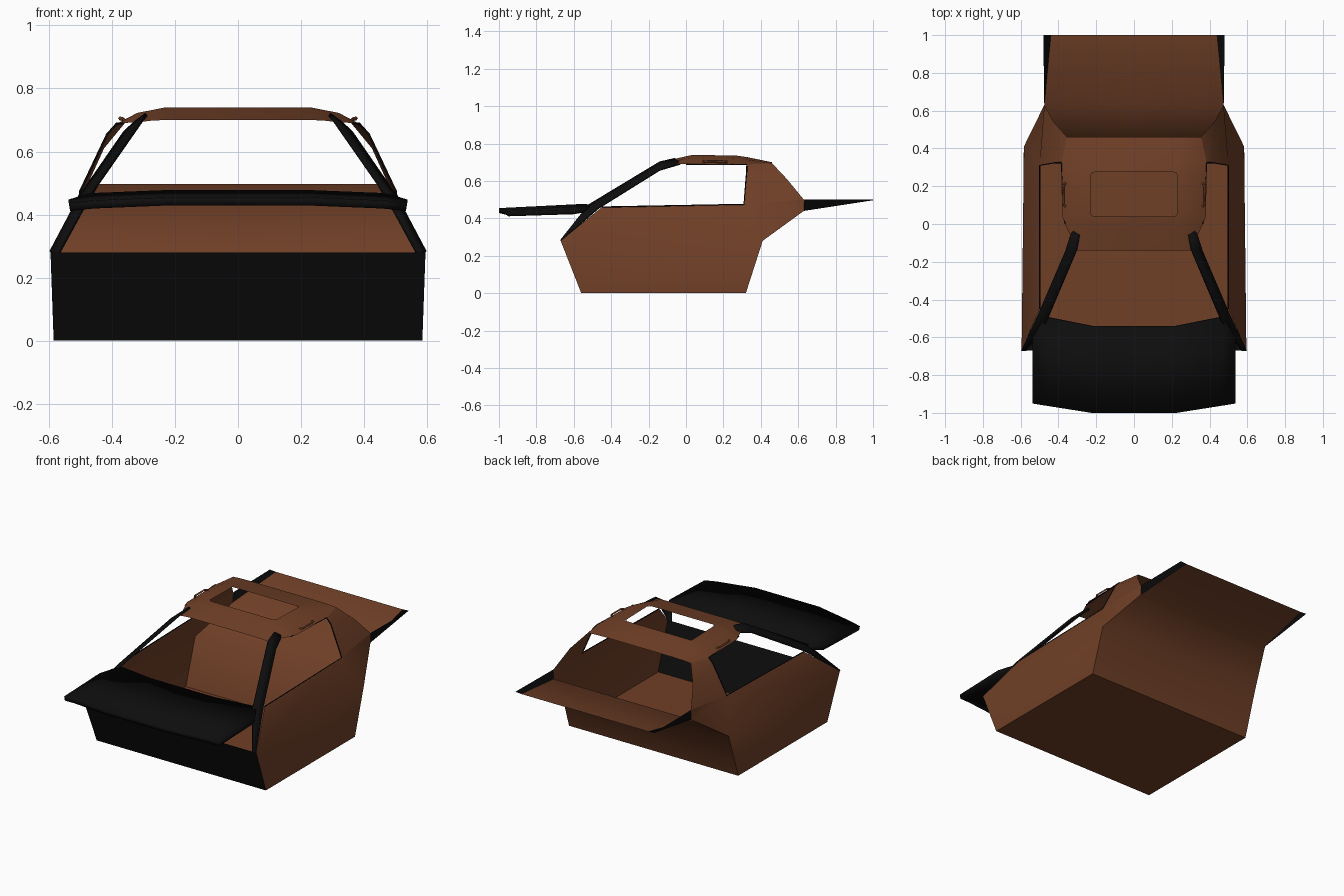
import bpy, bmesh, math

if "Cube" in bpy.data.objects:
    bpy.data.objects.remove(bpy.data.objects["Cube"])


def material(name, rgb):
    m = bpy.data.materials.new(name)
    m.use_nodes = True
    m.diffuse_color = (*rgb, 1)
    bsdf = m.node_tree.nodes["Principled BSDF"]
    bsdf.inputs["Base Color"].default_value = (*rgb, 1)
    bsdf.inputs["Roughness"].default_value = 0.8
    return m


BROWN = material("brown leather", (0.16, 0.05, 0.02))
BLACK = material("black trim", (0.004, 0.004, 0.004))


def half_part(name, faces, mat, thickness=0, angle=45):
    """Panels given on the +x side, mirrored across the centre line."""
    bm = bmesh.new()
    for pts in faces:
        bm.faces.new([bm.verts.new(p) for p in pts])
    bmesh.ops.remove_doubles(bm, verts=bm.verts, dist=0.0005)
    bmesh.ops.recalc_face_normals(bm, faces=bm.faces)
    me = bpy.data.meshes.new(name)
    bm.to_mesh(me)
    bm.free()
    ob = bpy.data.objects.new(name, me)
    bpy.context.collection.objects.link(ob)
    me.materials.append(mat)
    ob.modifiers.new("mirror", "MIRROR").use_clip = True
    if thickness:
        s = ob.modifiers.new("thickness", "SOLIDIFY")
        s.thickness, s.offset = thickness, 0
    bpy.ops.object.select_all(action="DESELECT")
    bpy.context.view_layer.objects.active = ob
    ob.select_set(True)
    bpy.ops.object.shade_smooth_by_angle(angle=math.radians(angle))
    return ob


def strip(a, b):
    """Quads between two point rows of equal length."""
    return [(a[i], a[i + 1], b[i + 1], b[i]) for i in range(len(a) - 1)]


def to_centre(*pts):
    """Panel from an edge on the +x side to the centre line."""
    return [*pts, *[(0, p[1], p[2]) for p in reversed(pts)]]


# Key corners of the cabin tub
floor_f, floor_b = (.585, -.56, 0), (.585, .32, 0)
mid_f, mid_b = (.595, -.67, .28), (.583, .41, .28)
belt_f, belt_b = (.5, -.45, .46), (.5, .31, .475)
deck_f, deck_b = (.475, .63, .44), (.44, 1, .497)
rim_f, rim_b = (.475, .63, .5), (.48, 1, .5)

# Tub: floor, side walls, seat back and rear deck
half_part("cabin_tub", [
    to_centre(floor_f, floor_b), to_centre(floor_b, mid_b),
    to_centre(mid_b, deck_f), to_centre(deck_f, deck_b),
    (floor_f, floor_b, mid_b, mid_f), (mid_f, mid_b, belt_b, belt_f),
    (mid_b, deck_f, belt_b), (belt_b, deck_f, rim_f),
], BROWN)
half_part("deck_side_trim", [(deck_f, deck_b, rim_b, rim_f)], BLACK)
half_part("firewall", [to_centre(floor_f, mid_f)], BLACK)

# Headliner, with an opening for the sunroof
rows = [(-.14, .70, .30, .695), (0, .732, .365, .69), (.04, .74, .38, .69),
        (.275, .735, .385, .688), (.325, .728, .385, .688), (.46, .70, .355, .695)]
grid = []
for y, z, edge_x, edge_z in rows:
    grid.append([(0, y, z), (.23, y, z), (edge_x * .6 + .092, y, z * .65 + edge_z * .35),
                 (edge_x, y, edge_z)])
roof = []
for j in range(len(rows) - 1):
    cells = strip(grid[j], grid[j + 1])
    roof += cells[1:] if j == 2 else cells
# Rounded sunroof corners
for y, s in ((.04, 1), (.275, -1)):
    roof.append([(.23, y, .739), (.23, y + .02 * s, .739), (.224, y + .006 * s, .739),
                 (.21, y, .739)])
half_part("headliner", roof, BROWN)

# Rear roof pillars
front_edge = [rows[4][2:3] + rows[4][0:1] + rows[4][3:4], (.415, .325, .655), belt_b]
rear_edge = [(.355, .46, .695), (.425, .54, .61), rim_f]
half_part("rear_pillar", strip(front_edge, rear_edge), BROWN)

# Windscreen pillars with the flange running down to the firewall
outer = [mid_f, (.502, -.47, .455), (.36, -.14, .66), (.325, -.03, .692)]
inner = [(.568, -.67, .28), (.465, -.52, .47), (.305, -.14, .70), (.29, -.06, .718)]
half_part("front_pillar", strip(outer, inner), BLACK, 0.012)

# Dashboard top, crowned towards the middle
dash_front = [(0, -1, .442), (.22, -1, .442), (.46, -.962, .432), (.535, -.95, .424)]
dash_rear = [(0, -.54, .465), (.22, -.54, .465), (.47, -.49, .455), (.535, -.6, .435)]
half_part("dashboard_top", strip(dash_front, dash_rear), BLACK, 0.026)


def tube(name, pts, radius, mat):
    cu = bpy.data.curves.new(name, "CURVE")
    cu.dimensions, cu.bevel_depth, cu.bevel_resolution = "3D", radius, 0
    sp = cu.splines.new("POLY")
    sp.points.add(len(pts) - 1)
    for p, co in zip(sp.points, pts):
        p.co = (*co, 1)
    cu.materials.append(mat)
    ob = bpy.data.objects.new(name, cu)
    bpy.context.collection.objects.link(ob)


# Window seals and grab handles on both sides
for side, label in ((1, "left"), (-1, "right")):
    seal = [belt_f, belt_b, front_edge[1], front_edge[0], (.365, 0, .69)]
    tube(label + "_window_seal", [(x * side, y, z) for x, y, z in seal], .004, BLACK)
    handle = [(.362, .09, .702), (.375, .11, .705), (.375, .2, .705), (.362, .22, .702)]
    tube(label + "_grab_handle", [(x * side, y, z) for x, y, z in handle], .006, BROWN)
